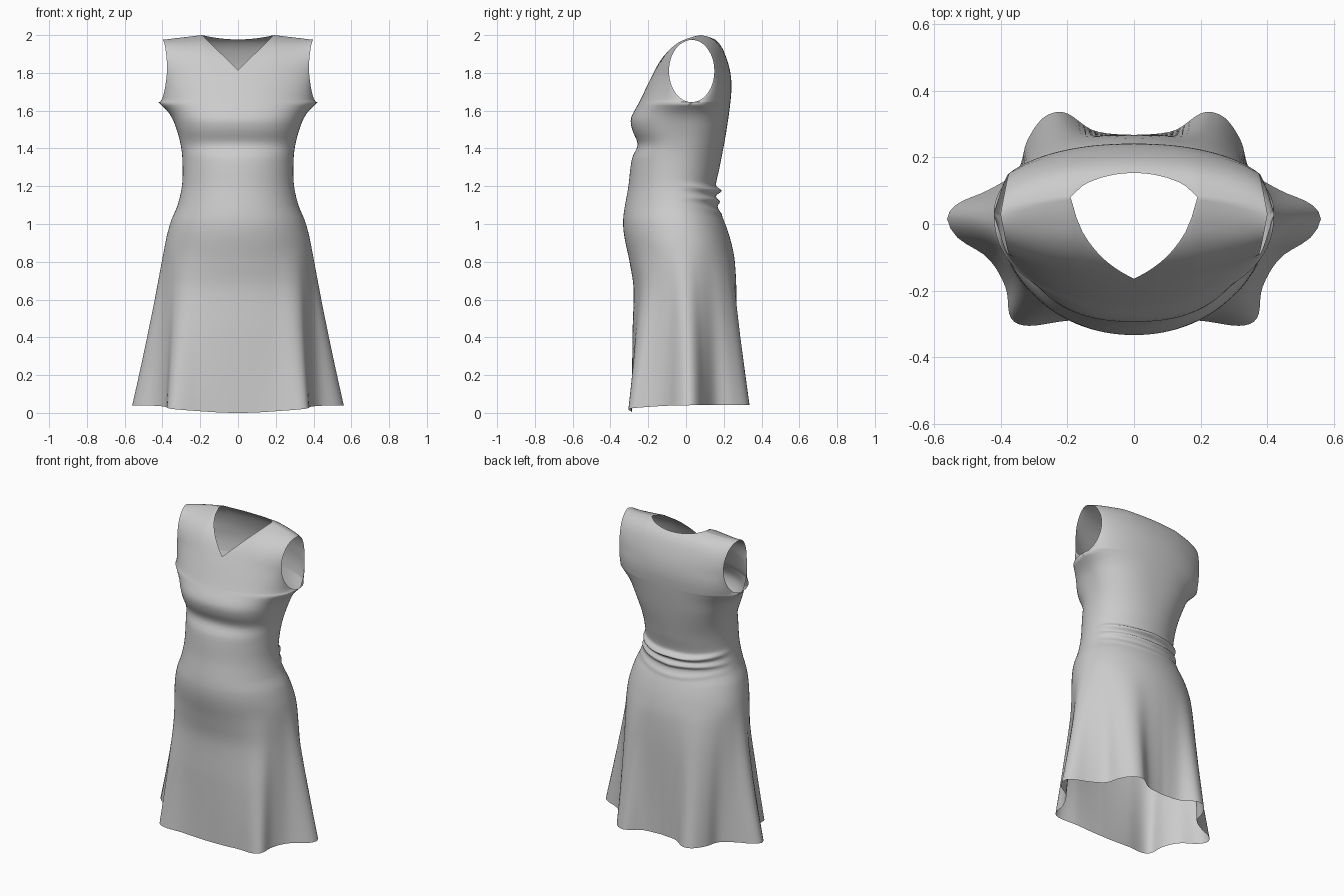
import bpy, bmesh
from math import sin, cos, pi, exp, radians, degrees, asin

if "Cube" in bpy.data.objects:
    bpy.data.objects.remove(bpy.data.objects["Cube"])


def curve(table, col=1):
    """Smooth interpolation through (key, value, ...) rows."""
    k = [r[0] for r in table]
    v = [r[col] for r in table]
    n = len(k)
    m = []
    for i in range(n):
        a, b = max(i - 1, 0), min(i + 1, n - 1)
        m.append((v[b] - v[a]) / (k[b] - k[a]))

    def f(x):
        x = min(max(x, k[0]), k[-1])
        i = 0
        while i < n - 2 and x > k[i + 1]:
            i += 1
        h = k[i + 1] - k[i]
        t = (x - k[i]) / h
        return ((2*t**3 - 3*t*t + 1) * v[i] + (t**3 - 2*t*t + t) * h * m[i]
                + (3*t*t - 2*t**3) * v[i + 1] + (t**3 - t*t) * h * m[i + 1])
    return f


# Body profiles against height
half_width = curve([(0, .39), (.85, .39), (1.0, .36), (1.1, .32), (1.2, .297), (1.3, .293),
                    (1.4, .30), (1.5, .325), (1.58, .36), (1.645, .42)])
front_y = curve([(0, -.285), (.4, -.282), (.65, -.275), (.8, -.30), (1.0, -.333), (1.2, -.305),
                 (1.35, -.285), (1.42, -.256), (1.5, -.285), (1.56, -.291), (1.65, -.245),
                 (1.8, -.172), (1.9, -.112), (1.96, -.04), (1.99, .04), (2.0, .09)])
back_y = curve([(0, .265), (.6, .268), (.8, .258), (.9, .24), (1.0, .208), (1.1, .165),
                (1.2, .158), (1.3, .178), (1.5, .215), (1.7, .24), (1.8, .235), (1.9, .206),
                (1.96, .172), (1.99, .13), (2.0, .09)])
seam_y = curve([(0, .01), (.85, -.02), (1.2, -.06), (1.45, -.02), (1.645, .03)])
roundness = curve([(0, 2.1), (1.0, 2.05), (1.3, 2.1), (1.5, 2.4), (1.645, 2.2)])

# Draped hem outline: angle from front centre to back centre, x, y
HEM = [(0, 0, -.285), (28, .20, -.29), (42, .32, -.305), (52, .37, -.28), (64, .385, -.19),
       (76, .44, -.10), (85, .53, -.04), (90, .56, .015), (96, .53, .06), (105, .44, .10),
       (118, .35, .16), (131, .32, .25), (142, .27, .32), (150, .21, .335), (164, .12, .28),
       (180, 0, .265)]
hem_x, hem_y = curve(HEM, 1), curve(HEM, 2)

# Columns, with one falling exactly on the neck corner
BASE, NECK, TIP = 1.645, .19, .40
corner = degrees(asin(NECK / TIP))
quarter = [corner * i / 10 for i in range(10)] + [corner + (90 - corner) * i / 24 for i in range(25)]
angles = quarter + [180 - a for a in reversed(quarter[:-1])]
side = len(quarter) - 1


def skirt_and_waist(a, z):
    r = radians(a)
    s = sin(r)
    p = roundness(z)
    depth = max(0, 1 - s**p) ** (1 / p)
    mid = seam_y(z)
    x = half_width(z) * s
    y = mid + ((front_y(z) if a <= 90 else back_y(z)) - mid) * depth
    # gathered folds at the back waist
    if a > 90:
        w = (-cos(r)) ** .6
        for zc, amp, wid in ((1.175, .032, .016), (1.115, .02, .014), (1.06, .006, .014)):
            c = zc + .03 * s * s + .006 * sin(9 * x + 40 * zc)
            y += w * amp * exp(-((z - c) / wid) ** 2)
    # drape towards the hem
    if z < .88:
        w = (1 - z / .88) ** 1.1
        x += (hem_x(a) - x) * w
        y += (hem_y(a) - y) * w
        lift = .04 * s * s if a <= 90 else .043
        z += lift * max(0, 1 - z / .6)
    return x, y, z


armhole_x = curve([(0, .42), (.2, .397), (.5, .376), (.75, .384), (1, TIP)])


def bodice(a, t, front):
    s = sin(radians(a))
    x = s * armhole_x(t)
    xt = s * TIP
    shoulder = 2.0 - .025 * max(0, (xt - NECK) / (TIP - NECK))
    top = shoulder
    if xt < NECK:
        top = 1.815 + .185 * xt / NECK if front else 1.977 + .023 * (xt / NECK) ** 2
    z = BASE + (top - BASE) * (1 - cos(pi * t)) / 2
    zp = BASE + (z - BASE) * (2 - BASE) / (shoulder - BASE)
    edge = .03 + (-.12 if front else .12) * sin(pi * t)
    q = 2.2 - 1.0 * min(1, t / .45)
    depth = max(0, 1 - s**2.2) ** (1 / q)
    y = edge + ((front_y(zp) if front else back_y(zp)) - edge) * depth
    return x, y, z


def grid(bm, rows):
    vs = [[bm.verts.new(c) for c in row] for row in rows]
    for r0, r1 in zip(vs, vs[1:]):
        for i in range(len(r0) - 1):
            bm.faces.new((r0[i], r0[i + 1], r1[i + 1], r1[i]))


bm = bmesh.new()
# Skirt and waist, with finer rows through the gathers
heights = ([.03 * i for i in range(34)] + [1.02 + .008 * i for i in range(28)]
           + [1.245 + .02 * i for i in range(21)])
grid(bm, [[skirt_and_waist(a, z) for a in angles] for z in heights])
# Front and back bodice panels, leaving armhole and neckline open
T = 28
grid(bm, [[bodice(a, i / T, True) for a in angles[:side + 1]] for i in range(T + 1)])
grid(bm, [[bodice(a, i / T, False) for a in angles[side:]] for i in range(T + 1)])
for v in bm.verts:
    if abs(v.co.x) < 1e-5:
        v.co.x = 0
bmesh.ops.remove_doubles(bm, verts=bm.verts[:], dist=1e-4)
bmesh.ops.recalc_face_normals(bm, faces=bm.faces[:])
# Outward normals: the front hem must face -y
bm.faces.ensure_lookup_table()
if bm.faces[0].normal.y > 0:
    bmesh.ops.reverse_faces(bm, faces=bm.faces[:])

mesh = bpy.data.meshes.new("dress")
bm.to_mesh(mesh)
bm.free()
dress = bpy.data.objects.new("dress", mesh)
bpy.context.collection.objects.link(dress)
for p in mesh.polygons:
    p.use_smooth = True

# Left half by mirroring
mirror = dress.modifiers.new("left_half", 'MIRROR')
mirror.use_axis = (True, False, False)
mirror.merge_threshold = .0001
